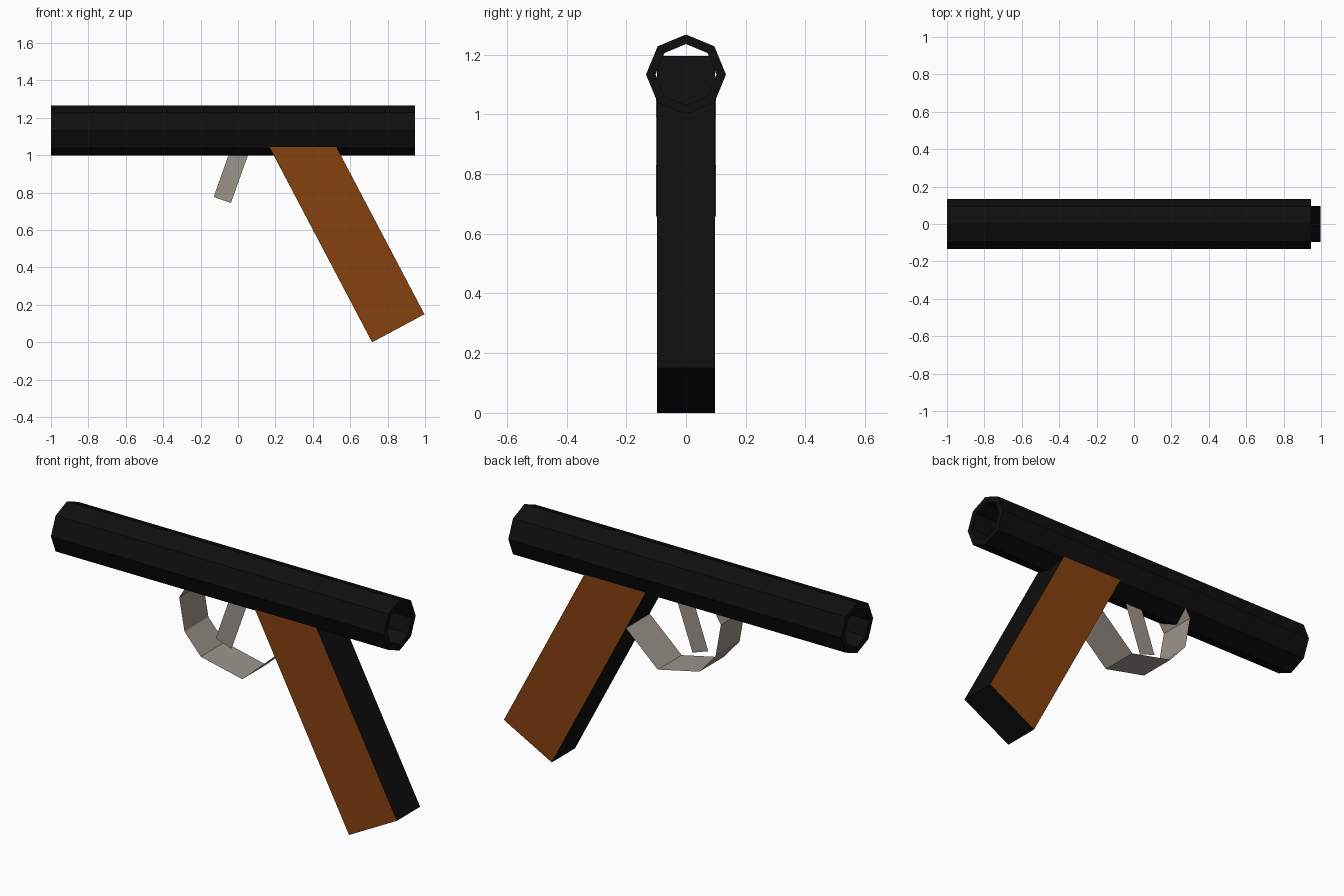
import bpy, bmesh, math

if "Cube" in bpy.data.objects:
    bpy.data.objects.remove(bpy.data.objects["Cube"])


def material(name, r, g, b):
    m = bpy.data.materials.new(name)
    m.diffuse_color = (r, g, b, 1)
    m.use_nodes = True
    m.node_tree.nodes["Principled BSDF"].inputs["Base Color"].default_value = m.diffuse_color
    return m


BLACK = material("black_metal", 0.0045, 0.0045, 0.0045)
WOOD = material("brown_wood", 0.24, 0.053, 0.0045)
STEEL = material("grey_steel", 0.33, 0.295, 0.26)


def finish(name, bm, *mats):
    bmesh.ops.recalc_face_normals(bm, faces=bm.faces)
    me = bpy.data.meshes.new(name)
    bm.to_mesh(me)
    bm.free()
    for m in mats:
        me.materials.append(m)
    ob = bpy.data.objects.new(name, me)
    bpy.context.collection.objects.link(ob)
    return ob


# Barrel: open octagonal tube along x
bm = bmesh.new()


def ring(x, r):
    return [bm.verts.new((x, r * math.sin(i * math.pi / 4), 1.133 + r * math.cos(i * math.pi / 4)))
            for i in range(8)]


loops = [ring(-1, 0.134), ring(0.945, 0.134), ring(0.945, 0.102), ring(-1, 0.102)]
for a, b in zip(loops, loops[1:] + loops[:1]):
    for i in range(8):
        j = (i + 1) % 8
        bm.faces.new((a[i], a[j], b[j], b[i]))
finish("barrel", bm, BLACK)

# Grip: slanted block, wooden sides and black edges
bm = bmesh.new()
profile = [(0.717, 0), (0.997, 0.15), (0.447, 1.195), (0.167, 1.045)]
side = bm.faces.new([bm.verts.new((x, -0.097, z)) for x, z in profile])
ext = bmesh.ops.extrude_face_region(bm, geom=[side], use_keep_orig=True)
for v in ext["geom"]:
    if isinstance(v, bmesh.types.BMVert):
        v.co.y = 0.097
bm.normal_update()
for f in bm.faces:
    f.material_index = 1 if abs(f.normal.y) > 0.9 else 0
finish("grip", bm, BLACK, WOOD)

# Trigger: flat plate on the centre line
bm = bmesh.new()
bm.faces.new([bm.verts.new((x, 0, z)) for x, z in
              [(-0.13, 0.777), (-0.038, 0.745), (0.064, 1.03), (-0.03, 1.06)]])
finish("trigger", bm, STEEL)

# Trigger guard: bent thin strip between barrel and grip
bm = bmesh.new()
path = [(-0.22, 1.08), (-0.274, 0.993), (-0.243, 0.82), (-0.148, 0.712),
        (0.095, 0.658), (0.285, 0.83)]
rows = [[bm.verts.new((x, y, z)) for y in (-0.1, 0.1)] for x, z in path]
for a, b in zip(rows, rows[1:]):
    bm.faces.new((a[0], a[1], b[1], b[0]))
finish("trigger_guard", bm, STEEL)
